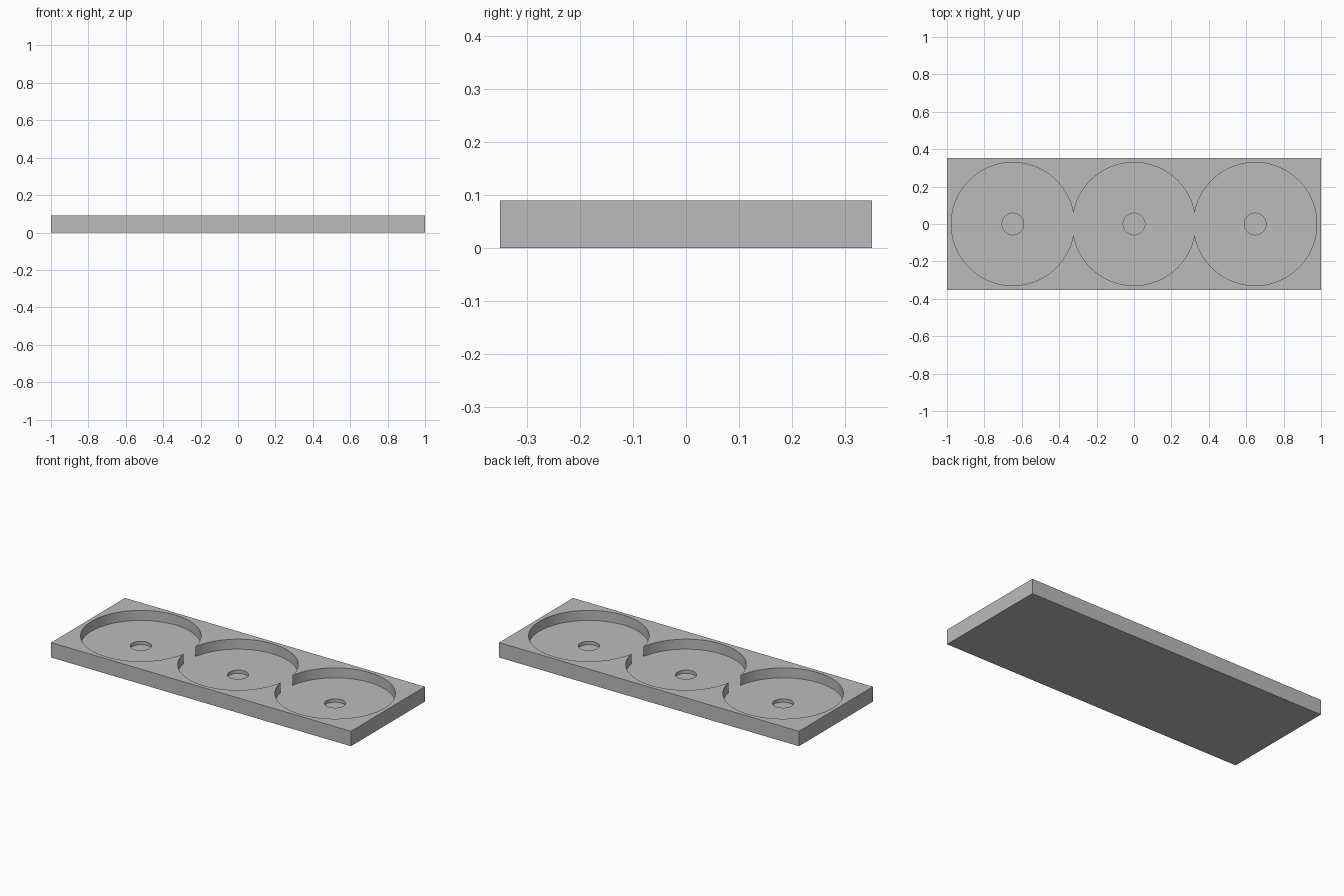
import bpy
import math

cube = bpy.data.objects.get("Cube")
if cube:
    bpy.data.objects.remove(cube, do_unlink=True)

LENGTH, WIDTH, HEIGHT = 2.0, 0.704, 0.09
SPACING = 0.648
POCKET_RADIUS, POCKET_FLOOR = 0.329, 0.03
HOLE_RADIUS, HOLE_FLOOR = 0.058, 0.01

grey = bpy.data.materials.new("plain grey")
grey.use_nodes = True
colour = (0.5, 0.5, 0.5, 1)
grey.diffuse_color = colour
grey.node_tree.nodes["Principled BSDF"].inputs["Base Color"].default_value = colour

# Rectangular tray block
bpy.ops.mesh.primitive_cube_add(size=1, location=(0, 0, HEIGHT / 2))
tray = bpy.context.object
tray.name = "tray"
tray.scale = (LENGTH, WIDTH, HEIGHT)
bpy.ops.object.transform_apply(location=True, rotation=False, scale=True)
tray.data.materials.append(grey)


def carve(name, x, radius, floor, sides):
    """Sink a round recess from above the tray down to the floor height."""
    top = HEIGHT + 0.1
    bpy.ops.mesh.primitive_cylinder_add(
        vertices=sides, radius=radius, depth=top - floor,
        location=(x, 0, (top + floor) / 2))
    cutter = bpy.context.object
    cutter.name = name
    cutter.hide_render = True
    cutter.data.materials.append(grey)
    cut = tray.modifiers.new(name, "BOOLEAN")
    cut.operation = "DIFFERENCE"
    cut.solver = "EXACT"
    cut.object = cutter
    bpy.context.view_layer.objects.active = tray
    bpy.ops.object.modifier_apply(modifier=cut.name)
    bpy.data.objects.remove(cutter, do_unlink=True)


# Three joined round pockets, each with a small central recess
for i in (-1, 0, 1):
    carve("pocket_cutter", i * SPACING, POCKET_RADIUS, POCKET_FLOOR, 96)
for i in (-1, 0, 1):
    carve("recess_cutter", i * SPACING, HOLE_RADIUS, HOLE_FLOOR, 48)

# Smooth the round walls, keep the rims crisp
bpy.ops.object.select_all(action="DESELECT")
tray.select_set(True)
bpy.context.view_layer.objects.active = tray
bpy.ops.object.shade_smooth_by_angle(angle=math.radians(30))
